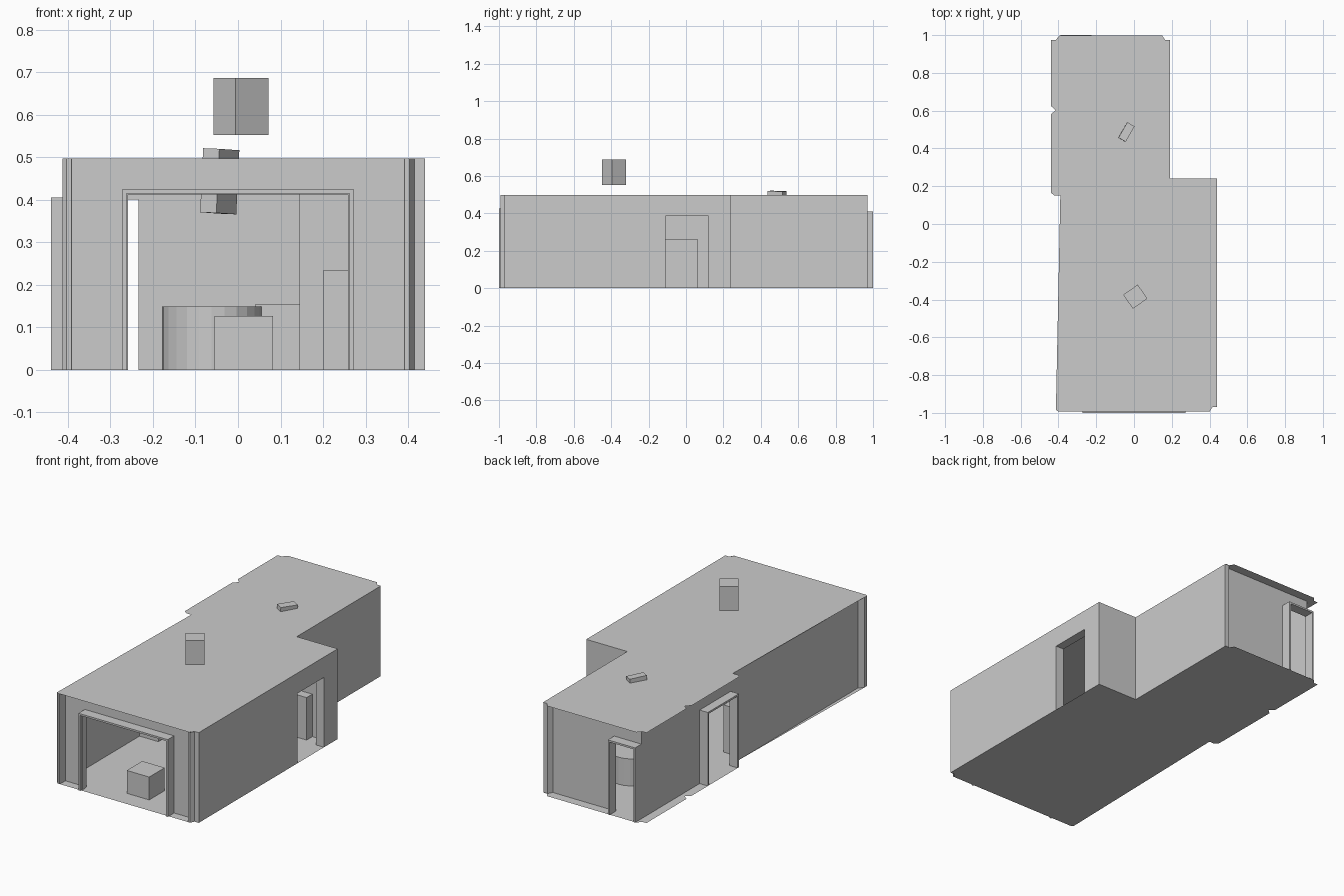
import bpy, bmesh, math
from mathutils import Vector

if "Cube" in bpy.data.objects:
    bpy.data.objects.remove(bpy.data.objects["Cube"])

H = 0.497  # ceiling height


def mesh_object(name, bm):
    me = bpy.data.meshes.new(name)
    bm.to_mesh(me)
    bm.free()
    ob = bpy.data.objects.new(name, me)
    bpy.context.collection.objects.link(ob)
    return ob


def box(name, x, y, z, rot=(0, 0, 0)):
    """Box from (min, max) ranges, optionally turned about its centre."""
    bm = bmesh.new()
    bmesh.ops.create_cube(bm, size=1)
    ranges = (x, y, z)
    bmesh.ops.scale(bm, vec=[b - a for a, b in ranges], verts=bm.verts)
    ob = mesh_object(name, bm)
    ob.location = [(a + b) / 2 for a, b in ranges]
    ob.rotation_euler = rot
    return ob


def sheet(name, outline, z):
    bm = bmesh.new()
    f = bm.faces.new([bm.verts.new((x, y, z)) for x, y in outline])
    bmesh.ops.triangulate(bm, faces=[f])
    return mesh_object(name, bm)


def wall(name, points, opening=None):
    """Upright sheets along a path; opening = (start, end, top) along a straight wall."""
    bm = bmesh.new()

    def quad(a, b, z0, z1):
        bm.faces.new([bm.verts.new((*p, z)) for p, z in ((a, z0), (b, z0), (b, z1), (a, z1))])

    pts = [Vector(p) for p in points]
    for a, b in zip(pts, pts[1:]):
        if opening:
            d = (b - a).normalized()
            s, e = a + d * opening[0], a + d * opening[1]
            quad(a, s, 0, H)
            quad(s, e, opening[2], H)
            quad(e, b, 0, H)
        else:
            quad(a, b, 0, H)
    bmesh.ops.remove_doubles(bm, verts=bm.verts, dist=1e-5)
    return mesh_object(name, bm)


def frame(name, axis, span, depth, top, t=0.01):
    """Door casing: two posts and a head; axis is the direction of the span."""
    a, b = span
    parts = {"left_post": ((a, a + t), (0, top)),
             "right_post": ((b - t, b), (0, top)),
             "head": ((a + t, b - t), (top - t, top))}
    for part, (s, z) in parts.items():
        box(f"{name}_{part}", *((s, depth) if axis == "x" else (depth, s)), z)


# Floor and ceiling share one outline with trim notches
outline = [(-.40, -.993), (.40, -.993), (.415, -.97), (.44, -.97), (.44, .24), (.19, .24),
           (.19, .973), (.165, .973), (.15, .997), (-.395, .997), (-.415, .973),
           (-.44, .973), (-.44, .625), (-.415, .603), (-.44, .58), (-.44, .165),
           (-.42, .15), (-.39, .15), (-.39, -.95), (-.413, -.965), (-.413, -.985)]
sheet("floor", outline, 0.0)
sheet("ceiling", outline, H)

# Outer walls on the right and step sides
wall("right_wall_outer", [(.44, -.97), (.44, .24)], (.86, 1.09, .385))
wall("step_wall_outer", [(.44, .24), (.19, .24), (.19, .97), (.165, .97), (.15, .945)])
# Inner walls
wall("right_wall_inner", [(.39, -.945), (.39, .19)], (.835, 1.065, .385))
wall("step_wall_inner", [(.39, .19), (.145, .19), (.145, .945)])
# Walls with doors
wall("front_wall", [(-.39, -.945), (.39, -.945)], (.12, .66, .42))
wall("back_wall", [(-.39, .945), (.15, .945)], (.005, .165, .405))
wall("left_wall", [(-.39, -.945), (-.39, .945)], (1.115, 1.38, .40))

# Front corner posts
wall("front_right_post", [(.44, -.97), (.415, -.97), (.403, -.993), (.392, -.993), (.39, -.945)])
wall("front_left_post", [(-.39, -.94), (-.413, -.965), (-.413, -.985), (-.403, -.993),
                         (-.392, -.993), (-.39, -.945)])

# Lining of the right-hand opening
wall_lining = [("near", (.39, .44), (-.112, -.11), (0, .385)),
               ("far", (.39, .44), (.12, .122), (0, .385)),
               ("top", (.39, .44), (-.11, .12), (.385, .387))]
for part, x, y, z in wall_lining:
    box(f"right_opening_lining_{part}", x, y, z)

# Door casings, each with a thin inner lip
frame("front_door_frame", "x", (-.272, .272), (-1, -.945), .425)
frame("front_door_lip", "x", (-.265, .265), (-.985, -.96), .418, .006)
frame("back_door_frame", "x", (-.39, -.224), (.945, 1), .411)
frame("left_door_frame", "y", (.168, .438), (-.44, -.39), .405)

# Boxes on and above the roof
box("roof_block", (-.04, .054), (-.43, -.34), (.552, .687), (0, 0, math.radians(35)))
box("hanging_block", (-.09, .004), (.464, .508), (.368, .519),
    (math.radians(2), math.radians(2), math.radians(60)))

# Furniture
box("front_box", (-.055, .082), (-.89, -.755), (0, .126))
box("corner_cabinet", (.2, .32), (.14, .19), (0, .234))
box("left_cabinet", (-.39, -.275), (-.3, .065), (0, .26))
box("side_table", (.04, .145), (.56, .78), (0, .154))

# Round table
bm = bmesh.new()
bmesh.ops.create_cone(bm, cap_ends=True, segments=24, radius1=.117, radius2=.117, depth=.149)
table = mesh_object("round_table", bm)
table.location = (-.062, .56, .0745)
